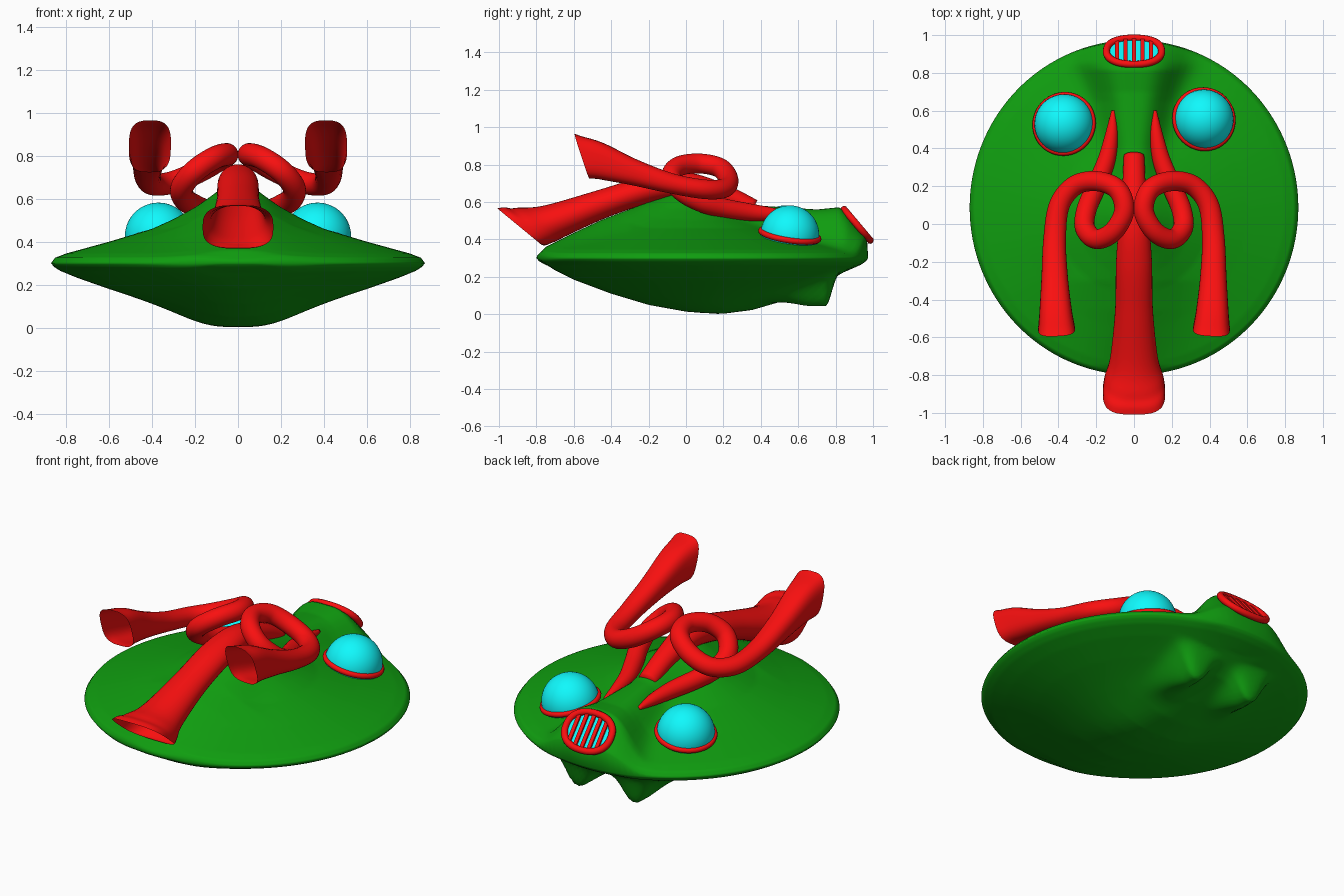
import bpy, bmesh, math
from mathutils import Vector, Matrix

if "Cube" in bpy.data.objects:
    bpy.data.objects.remove(bpy.data.objects["Cube"])


def material(name, rgb):
    m = bpy.data.materials.new(name)
    m.diffuse_color = (*rgb, 1)
    m.use_nodes = True
    m.node_tree.nodes["Principled BSDF"].inputs["Base Color"].default_value = m.diffuse_color
    return m


GREEN = material("green", (0.005, 0.34, 0.005))
RED = material("red", (0.95, 0.005, 0.005))
CYAN = material("cyan", (0.005, 0.95, 0.98))


def finish(name, bm, mat, smooth=True, matrix=None):
    if matrix:
        bm.transform(matrix)
    bmesh.ops.recalc_face_normals(bm, faces=bm.faces)
    me = bpy.data.meshes.new(name)
    bm.to_mesh(me)
    bm.free()
    for p in me.polygons:
        p.use_smooth = smooth
    me.materials.append(mat)
    ob = bpy.data.objects.new(name, me)
    bpy.context.collection.objects.link(ob)
    return ob


def lerp(table, u):
    if u <= table[0][0]:
        return table[0][1]
    for (a, p), (b, q) in zip(table, table[1:]):
        if u <= b:
            return p + (q - p) * (u - a) / (b - a)
    return table[-1][1]


def step(a, b, u):
    u = min(1, max(0, (u - a) / (b - a)))
    return u * u * (3 - 2 * u)


def bridge(bm, a, b):
    n = len(a)
    for i in range(n):
        bm.faces.new((a[i], a[(i + 1) % n], b[(i + 1) % n], b[i]))


# Saucer body: profiles against radius, plus a spine on top, a keel and two pods below
TOP = [(0, .655), (.05, .65), (.115, .625), (.23, .56), (.345, .505), (.46, .46),
       (.69, .40), (.92, .345), (.98, .325), (1, .30)]
BOTTOM = [(0, .002), (.06, .007), (.115, .022), (.23, .052), (.46, .115), (.69, .18),
          (.86, .232), (.95, .264), (.985, .283), (1, .30)]
SPINE = [(-.8, .31), (-.75, .36), (-.6, .435), (-.45, .505), (-.2, .60), (-.08, .64),
         (0, .655), (.2, .625), (.4, .58), (.7, .56), (.82, .572), (.86, .54), (.955, .425),
         (.972, .38)]
WIDTH = [(-.3, .2), (0, .08), (.4, .12), (.65, .17), (.85, .24)]
KEEL = [(-.8, .30), (-.7, .235), (-.6, .185), (-.4, .11), (-.2, .05), (0, .014),
        (.1, .006), (.2, .003), (.35, .022), (.5, .065), (.7, .14), (.97, .3)]


def top_z(x, y, t):
    z = lerp(TOP, t)
    w = math.exp(-(abs(x) / lerp(WIDTH, y)) ** (2 + 1.5 * step(0, .8, y)))
    return z + w * max(0, lerp(SPINE, y) - z)


def bottom_z(x, y, t):
    z = lerp(BOTTOM, t)
    z -= math.exp(-(x / .22) ** 2) * max(0, z - lerp(KEEL, y))
    w = math.exp(-(abs(abs(x) - .185) / .09) ** 2.5)
    w *= step(.3, .68, y) * (1 - step(.745, .815, y))
    return z - w * max(0, z - .043)


def body():
    bm = bmesh.new()
    seg, rings = 160, 64

    def ring(t, apex, f):
        out = []
        for k in range(seg):
            a = 2 * math.pi * k / seg
            x = .87 * t * math.sin(a)
            y = apex * (1 - t) + .087 * t + .887 * t * math.cos(a)
            out.append(bm.verts.new((x, y, f(x, y, t))))
        return out
    rim = ring(1, 0, lambda x, y, t: .30)
    for apex, f in ((0, top_z), (.17, bottom_z)):
        prev = rim
        for i in range(rings - 1, 0, -1):
            cur = ring(1 - (1 - i / rings) ** 1.25, apex, f)
            bridge(bm, prev, cur)
            prev = cur
        tip = bm.verts.new((0, apex, f(0, apex, 0)))
        for k in range(seg):
            bm.faces.new((prev[k], prev[(k + 1) % seg], tip))
    finish("saucer_body", bm, GREEN)


body()


def squared(v, p):
    return math.copysign(abs(v) ** p, v)


# Open pipes: rows of x, y, z, half width, half height, forward lean of the section
def pipe(name, rows, flip=1, steps=8, n=32):
    rows = [Vector(r) for r in rows]
    ext = [2 * rows[0] - rows[1]] + rows + [2 * rows[-1] - rows[-2]]
    path = []
    for i in range(1, len(ext) - 2):
        p0, p1, p2, p3 = ext[i - 1:i + 3]
        for s in range(steps):
            u = s / steps
            path.append(.5 * (2 * p1 + (p2 - p0) * u + (2 * p0 - 5 * p1 + 4 * p2 - p3) * u ** 2
                              + (3 * p1 - p0 - 3 * p2 + p3) * u ** 3))
    path.append(rows[-1])
    bm = bmesh.new()
    prev = None
    for i, p in enumerate(path):
        d = path[min(i + 1, len(path) - 1)] - path[max(i - 1, 0)]
        d = Vector(d[:3]).normalized()
        side = d.cross(Vector((0, 0, 1))).normalized()
        up = side.cross(d)
        e = 1 - .35 * step(.75, 1, i / (len(path) - 1))  # mouths are squarer
        ring = []
        for k in range(n):
            a = 2 * math.pi * k / n
            v = (Vector(p[:3]) + side * p[3] * squared(math.cos(a), e)
                 + (up * p[4] + d * p[5]) * squared(math.sin(a), e))
            ring.append(bm.verts.new((v.x * flip, v.y, v.z)))
        if prev:
            bridge(bm, prev, ring)
        else:
            bm.faces.new(ring)
        prev = ring
    finish(name, bm, RED)


pipe("centre_horn", [
    (0, .36, .565, .055, .05, 0), (0, .2, .64, .062, .055, 0), (0, 0, .69, .08, .068, 0),
    (0, -.2, .667, .095, .072, 0), (0, -.45, .59, .10, .077, .02),
    (0, -.70, .502, .125, .095, .05), (0, -.82, .475, .155, .108, .09),
    (0, -.89, .468, .165, .108, .11)])

HORN = [
    (.11, .60, .525, .01, .01, 0), (.118, .48, .533, .033, .033, 0),
    (.145, .34, .545, .047, .047, 0), (.20, .20, .567, .052, .052, 0),
    (.25, .08, .60, .053, .053, 0), (.26, -.02, .655, .053, .053, 0),
    (.20, -.08, .73, .053, .053, 0), (.11, -.04, .79, .053, .053, 0),
    (.052, .07, .806, .053, .053, 0), (.085, .18, .783, .053, .053, 0),
    (.19, .226, .723, .053, .053, 0), (.31, .205, .675, .053, .052, 0),
    (.395, .10, .668, .055, .052, 0), (.42, -.08, .70, .06, .054, 0),
    (.42, -.28, .76, .07, .07, .01), (.415, -.45, .82, .085, .095, .04),
    (.41, -.555, .845, .098, .108, .065)]
for side, s in (("left", -1), ("right", 1)):
    pipe(side + "_coiled_horn", HORN, s)


# Oval ring of round section
def hoop(name, a, b, minor, matrix, power=1):
    bm = bmesh.new()
    rings = []
    for i in range(48):
        th = 2 * math.pi * i / 48
        c, s = squared(math.cos(th), power), squared(math.sin(th), power)
        rings.append([bm.verts.new(((a + minor * math.cos(q)) * c,
                                    (b + minor * math.cos(q)) * s, minor * math.sin(q)))
                      for q in (2 * math.pi * j / 10 for j in range(10))])
    for i in range(48):
        bridge(bm, rings[i], rings[(i + 1) % 48])
    finish(name, bm, RED, True, matrix)


# Domes with red collars
for side, s, y in (("left", -1, .53), ("right", 1, .555)):
    tilt = Vector((.2 * s, .15, 1)).to_track_quat('Z', 'Y').to_matrix().to_4x4()
    m = Matrix.Translation((.37 * s, y, .425)) @ tilt
    bm = bmesh.new()
    bmesh.ops.create_uvsphere(bm, u_segments=40, v_segments=24, radius=.157)
    bmesh.ops.delete(bm, geom=[v for v in bm.verts if v.co.z < -.03], context='VERTS')
    finish(side + "_dome", bm, CYAN, True, m)
    hoop(side + "_dome_collar", .155, .155, .016, m)

# Tail grille: cyan panel, red frame and bars, tilted on the end of the spine
d = Vector((0, .16, -.19)).normalized()
nrm = Vector((1, 0, 0)).cross(d)
G = Matrix.Translation((0, .915, .478)) @ Matrix(
    ((1, 0, 0, 0), (0, d.y, nrm.y, 0), (0, d.z, nrm.z, 0), (0, 0, 0, 1)))
bm = bmesh.new()
bmesh.ops.create_circle(bm, cap_ends=True, segments=48, radius=1,
                        matrix=Matrix.Diagonal((.147, .108, 1, 1)))
finish("grille_panel", bm, CYAN, False, G)
hoop("grille_frame", .146, .108, .019, G, .88)
for k in range(-2, 3):
    x = k * .045
    bm = bmesh.new()
    bmesh.ops.create_cube(bm, size=1, matrix=Matrix.Translation((x, 0, .002)) @ Matrix.Diagonal(
        (.022, 2 * .11 * math.sqrt(1 - (x / .148) ** 2), .016, 1)))
    finish(f"grille_bar_{k + 3}", bm, RED, False, G)
